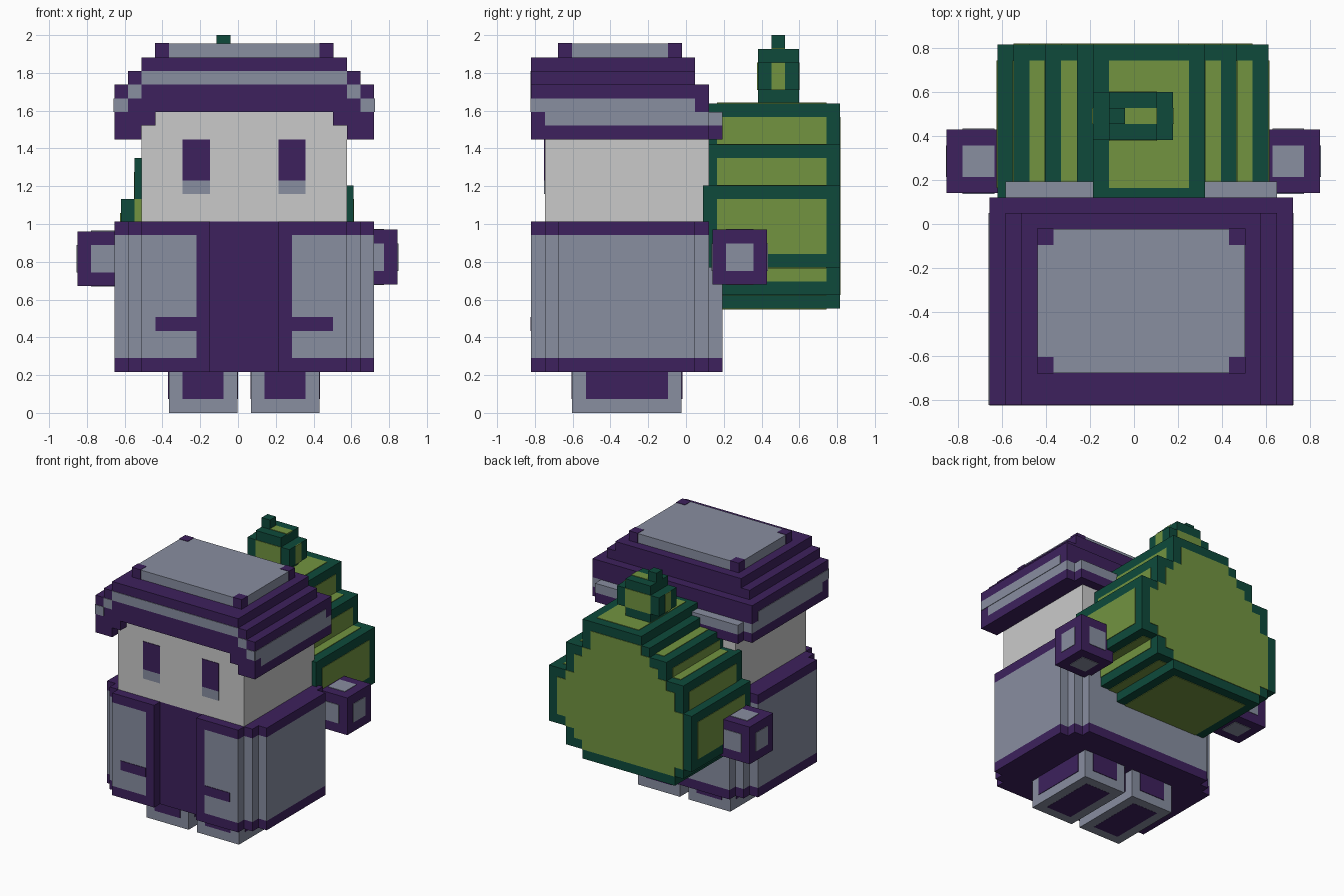
import bpy, bmesh

if "Cube" in bpy.data.objects:
    bpy.data.objects.remove(bpy.data.objects["Cube"])

U = 0.0724                       # size of one block
E = 0.004                        # half thickness of painted plates
BODY = (-0.655, -0.82, 0.0)      # grid origin of the figure
BAG = (-0.62, 0.091, 0.552)      # grid origin of the sack


def material(name, r, g, b):
    m = bpy.data.materials.new(name)
    lin = [((c / 255 + 0.055) / 1.055) ** 2.4 for c in (r, g, b)]
    m.diffuse_color = (*lin, 1)
    m.use_nodes = True
    m.node_tree.nodes["Principled BSDF"].inputs["Base Color"].default_value = m.diffuse_color
    return m


GREY = material("slate grey", 136, 142, 160)
PURPLE = material("deep purple", 61, 33, 93)
WHITE = material("pale white", 202, 202, 202)
DARK = material("dark green", 14, 74, 59)
LIGHT = material("leaf green", 114, 148, 64)


def finish(name, bm, mats):
    bmesh.ops.recalc_face_normals(bm, faces=bm.faces)
    me = bpy.data.meshes.new(name)
    bm.to_mesh(me)
    bm.free()
    for m in mats:
        me.materials.append(m)
    ob = bpy.data.objects.new(name, me)
    bpy.context.collection.objects.link(ob)


def boxes(name, mat, origin, cells):
    """Boxes in grid units (x0,x1,y0,y1,z0,z1); a flat axis becomes a thin plate."""
    bm = bmesh.new()
    for c in cells:
        span = []
        for a in range(3):
            lo, hi = (origin[a] + U * c[2 * a + i] for i in (0, 1))
            span.append((lo - E, hi + E) if c[2 * a] == c[2 * a + 1] else (lo, hi))
        vs = bmesh.ops.create_cube(bm, size=1)["verts"]
        for v in vs:
            v.co = [span[a][v.co[a] > 0] for a in range(3)]
    finish(name, bm, [mat])


def mirror(cells, width=19):
    return cells + [(width - c[1], width - c[0], *c[2:]) for c in cells]


def patches(sx, sy, sz, m, top):
    """Inset plates for the six faces of a block; top is where side plates end."""
    out = [(m, sx - m, m, sy - m, z, z) for z in (0, sz)]
    out += [(x, x, m, sy - m, 1, top) for x in (0, sx)]
    out += [(m, sx - m, y, y, 1, top) for y in (0, sy)]
    return out


# Coat: stepped outline with a recessed front strip, coloured by height and place
half = [(12, 1), (12, 0), (13, 0), (17, 0), (17, 1), (18, 1), (18, 2), (19, 2),
        (19, 12), (18, 12), (18, 13), (17, 13), (17, 14)]
outline = half + [(19 - x, y) for x, y in reversed(half)]
bm = bmesh.new()
rings = [[bm.verts.new((BODY[0] + U * x, BODY[1] + U * y, U * z)) for x, y in outline]
         for z in (3, 4, 13, 14)]
n = len(outline)
for level in range(3):
    for i in range(n):
        j = (i + 1) % n
        f = bm.faces.new((rings[level][i], rings[level][j],
                          rings[level + 1][j], rings[level + 1][i]))
        mid_x = (outline[i][0] + outline[j][0]) / 2
        mid_y = (outline[i][1] + outline[j][1]) / 2
        strip = 6 < mid_x < 13 and mid_y <= 1
        f.material_index = 1 if level == 1 and not strip else 0
bm.faces.new(rings[0])
bm.faces.new(rings[3])
finish("coat", bm, [PURPLE, GREY])
boxes("coat_pockets", PURPLE, BODY, mirror([(3, 6, 0, 0, 6, 7)]))

# Feet with inset panels
for side, col in (("left", 4), ("right", 10)):
    origin = (BODY[0] + U * col, BODY[1] + 3 * U, 0.0)
    boxes(side + "_foot", GREY, origin, [(0, 5, 0, 8, 0, 3)])
    feet = [p for p in patches(5, 8, 3, 1, 3) if p[4:] != (0, 0)]
    boxes(side + "_foot_panels", PURPLE, origin, feet)
    # sole plate lies just at the ground
    boxes(side + "_sole", PURPLE, (origin[0], origin[1], 0.003), [(1, 4, 1, 7, 0, 0)])

# Head and eyes
boxes("head", WHITE, BODY, [(2, 17, 1, 13, 14, 22)])
boxes("eyes", PURPLE, BODY, mirror([(5, 7, 1, 1, 17, 20)]))
boxes("eye_shadows", GREY, BODY, mirror([(5, 7, 1, 1, 16, 17)]))

# Hat: stepped crown, side flaps and back rim
boxes("hat_crown", PURPLE, BODY, [
    (2, 17, 0, 12, 25, 26), (1, 18, 0, 12, 24, 25), (0, 19, 0, 13, 22, 24)])
boxes("hat_brim", PURPLE, BODY, mirror([(0, 2, 0, 13, 20, 21), (0, 3, 0, 1, 21, 22)])
      + [(1, 18, 13, 14, 20, 21)])
boxes("hat_band", GREY, BODY, mirror([(0, 2, 1, 13, 21, 22)]) + [(1, 18, 13, 14, 21, 22)])
boxes("hat_band_stripe", GREY, BODY, mirror([
    (0, 0, 0, 12, 22, 23), (0, 1, 0, 0, 22, 23), (1, 2, 0, 0, 23, 24)])
    + [(2, 17, 0, 0, 24, 25)])
boxes("hat_top", GREY, BODY, [(3, 16, 2, 11, 26, 27)])
e = 0.04
boxes("hat_top_corners", PURPLE, BODY, mirror([
    (3 - e, 4, 2 - e, 3, 26, 27 + e), (3 - e, 4, 10, 11 + e, 26, 27 + e)]))

# Hands holding the sack
for side, origin in (("left", (-0.85, 0.14, 0.672)), ("right", (0.555, 0.14, 0.68))):
    boxes(side + "_hand", PURPLE, origin, [(0, 4, 0, 4, 0, 4)])
    boxes(side + "_hand_panels", GREY, origin, patches(4, 4, 4, 1, 3))

# Sack: one slab per step (z0, z1, left, right)
steps = [(0, 1, 2, 13), (1, 2, 1, 15), (2, 3, 0, 15), (3, 8, 0, 17), (8, 9, 1, 17),
         (9, 11, 1, 15), (11, 12, 3, 15), (12, 13, 3, 13), (13, 14, 5, 13), (14, 15, 6, 13)]
boxes("sack", DARK, BAG, [(l, r, 0, 10, a, b) for a, b, l, r in steps])

# Sack front and back panels: the outline shrunk by one block
rows = [(l, r) for a, b, l, r in steps for _ in range(a, b)]
panels = []
for k in range(1, 14):
    near = rows[k - 1:k + 2]
    left, right = max(p[0] for p in near), min(p[1] for p in near)
    left, right = max(left, rows[k][0] + 1), min(right, rows[k][1] - 1)
    panels += [(left, right, y, y, k, k + 1) for y in (0, 10)]
boxes("sack_end_panels", LIGHT, BAG, panels)

# Sack panels on the step walls (x, z0, z1) and treads (z, x0, x1)
walls = [(13, 12, 14), (15, 9, 11), (17, 4, 8), (15, 2, 3), (0, 3, 7), (1, 8, 10), (3, 11, 12)]
treads = [(15, 7, 12), (12, 13, 14), (9, 15, 16), (13, 4, 5), (11, 2, 3),
          (0, 3, 12), (1, 13, 14), (3, 15, 16)]
boxes("sack_side_panels", LIGHT, BAG, [(x, x, 1, 9, a, b) for x, a, b in walls]
      + [(a, b, 1, 9, z, z) for z, a, b in treads])

# Knot on top of the sack
boxes("knot", DARK, BAG, [(7, 10, 4, 7, 15, 19), (6, 11, 4, 7, 16, 18), (7, 8, 5, 6, 19, 20)])
boxes("knot_panels", LIGHT, BAG, [
    (6, 6, 5, 6, 16, 18), (11, 11, 5, 6, 16, 18), (7, 10, 4, 4, 16, 18),
    (7, 10, 7, 7, 16, 18), (8, 10, 5, 6, 19, 19)])
